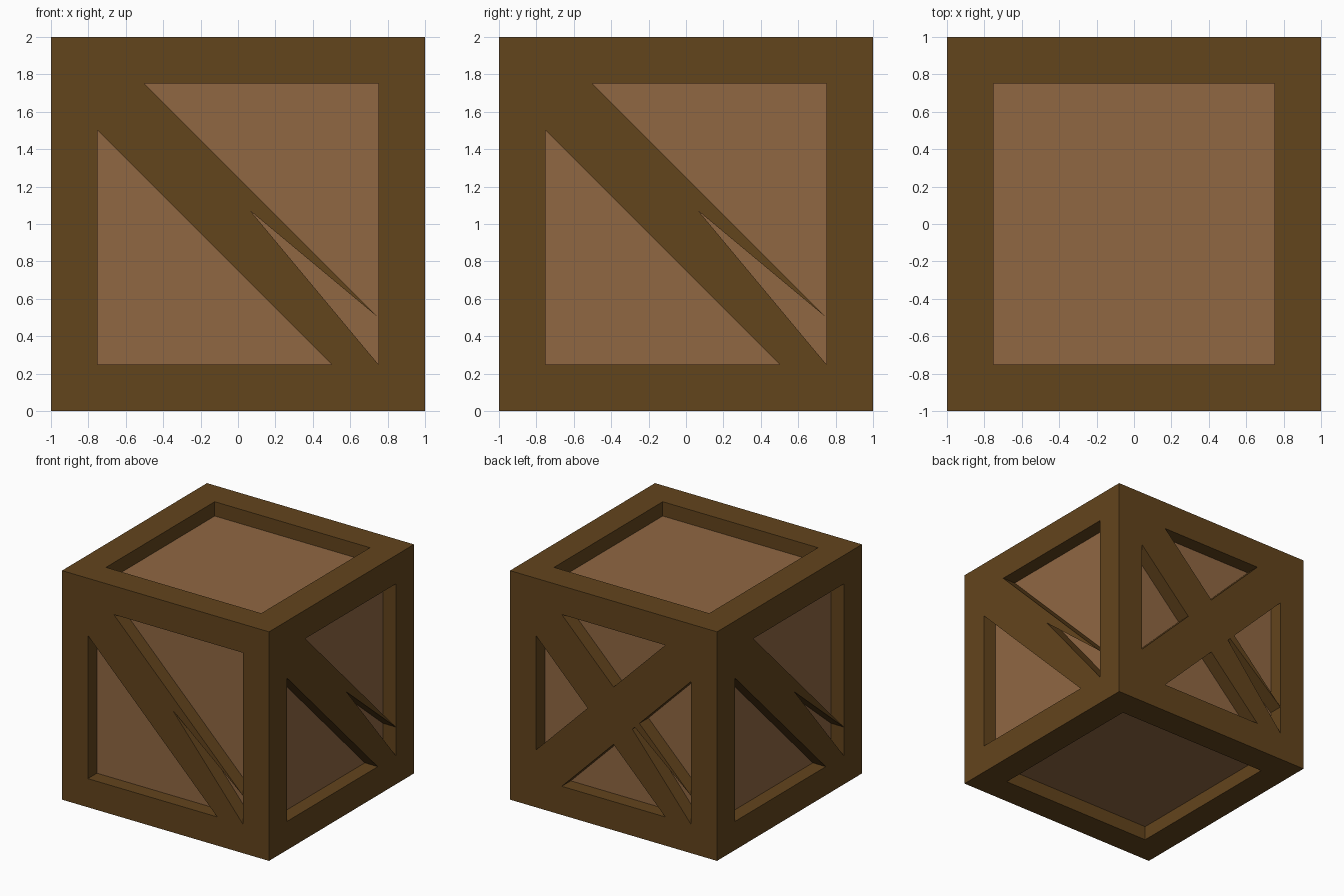
import bpy, bmesh, math
from mathutils import Matrix, Vector

if "Cube" in bpy.data.objects:
    bpy.data.objects.remove(bpy.data.objects["Cube"])

DEPTH = 0.125   # recess of the panels
IN = 0.75       # inner half width of the frame


def material(name, rgb):
    m = bpy.data.materials.new(name)
    m.diffuse_color = (*rgb, 1)
    m.use_nodes = True
    m.node_tree.nodes["Principled BSDF"].inputs["Base Color"].default_value = m.diffuse_color
    return m


frame_mat = material("dark_wood", (0.124, 0.058, 0.012))
panel_mat = material("light_wood", (0.280, 0.136, 0.055))


def finish(bm, name, mats):
    mesh = bpy.data.meshes.new(name)
    bm.to_mesh(mesh)
    bm.free()
    for m in mats:
        mesh.materials.append(m)
    obj = bpy.data.objects.new(name, mesh)
    bpy.context.collection.objects.link(obj)
    return obj


# Crate body: a cube with a framed, recessed panel on all six sides
bm = bmesh.new()
bmesh.ops.create_cube(bm, size=2, matrix=Matrix.Translation((0, 0, 1)))
sides = bm.faces[:]
bmesh.ops.inset_individual(bm, faces=sides, thickness=1 - IN, use_even_offset=True)
panels = bmesh.ops.extrude_discrete_faces(bm, faces=sides)["faces"]
for f in panels:
    n = Vector(round(c) for c in (f.calc_center_median() - Vector((0, 0, 1))))
    bmesh.ops.translate(bm, verts=f.verts[:], vec=-n * DEPTH)
    f.material_index = 1
bmesh.ops.recalc_face_normals(bm, faces=bm.faces[:])
finish(bm, "crate_body", [frame_mat, panel_mat])


def brace(name, profile, angle):
    """Extrude a diagonal board on the front, then turn it to its side."""
    b = bmesh.new()
    face = b.faces.new([b.verts.new((x, -1, z)) for x, z in profile])
    ext = bmesh.ops.extrude_face_region(b, geom=[face])["geom"]
    bmesh.ops.translate(b, vec=(0, DEPTH, 0),
                        verts=[v for v in ext if isinstance(v, bmesh.types.BMVert)])
    bmesh.ops.recalc_face_normals(b, faces=b.faces[:])
    bmesh.ops.rotate(b, verts=b.verts[:], cent=(0, 0, 0),
                     matrix=Matrix.Rotation(angle, 3, 'Z'))
    finish(b, name, [frame_mat])


# Split board, running from upper left to lower right, with a pointed notch
split_board = [(-IN, 1.75), (-0.5, 1.75), (IN, 0.5), (0.068, 1.068),
               (IN, 0.25), (0.5, 0.25), (-IN, 1.5)]
# Whole board, running from lower left to upper right
whole_board = [(-IN, 0.25), (-0.5, 0.25), (IN, 1.5),
               (IN, 1.75), (0.5, 1.75), (-IN, 0.5)]

for i, side in enumerate(("front", "right", "back", "left")):
    brace(side + "_brace", split_board, i * math.pi / 2)
brace("back_cross_brace", whole_board, math.pi)
